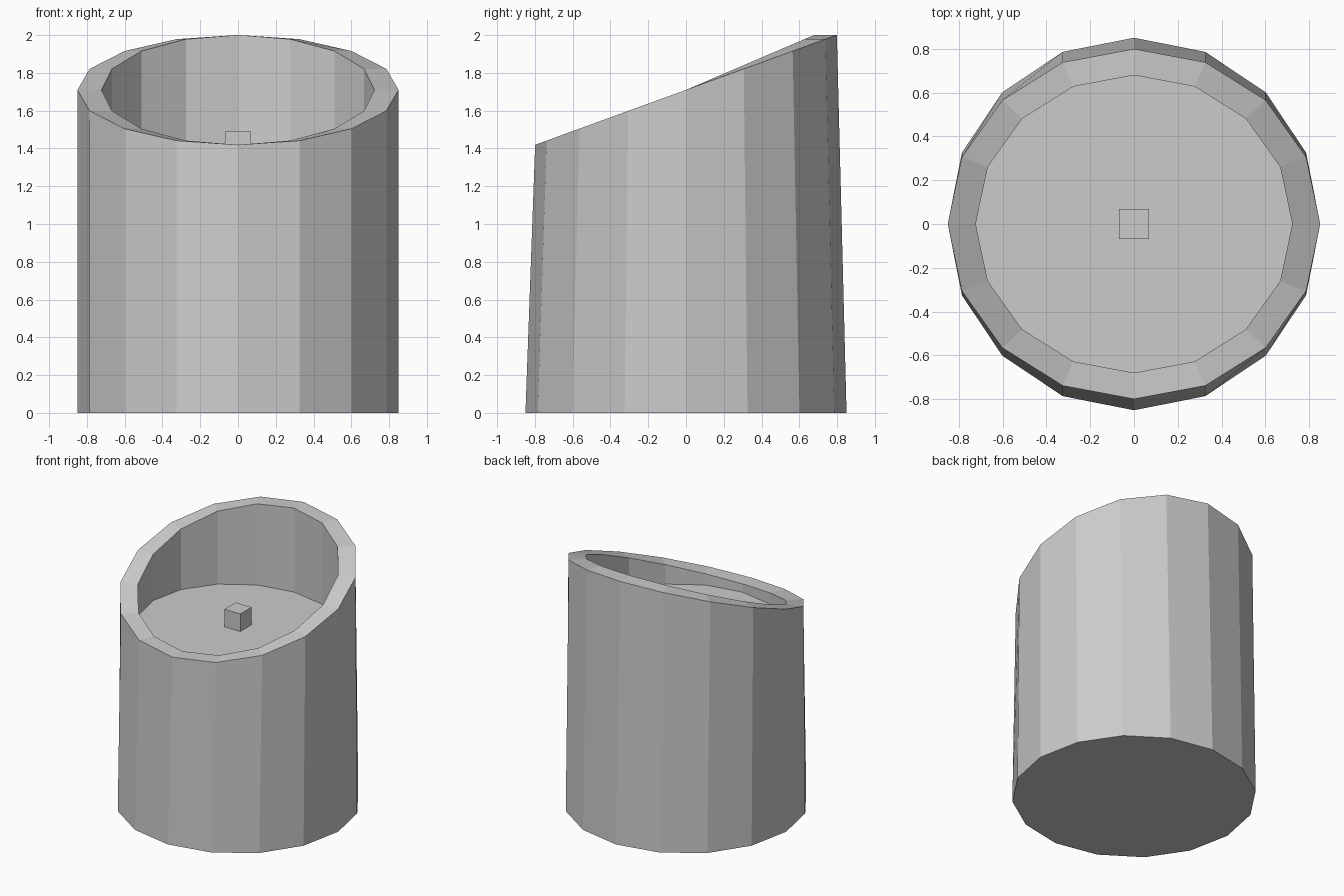
import bpy, bmesh
from math import sin, cos, radians, tau

if "Cube" in bpy.data.objects:
    bpy.data.objects.remove(bpy.data.objects["Cube"])

SIDES = 16
RADIUS = 0.85
TILT = radians(20)
RIM_Z = 1.71
FLOOR_Z = 1.355
INSET = 0.85


def ring(bm, point):
    """One loop of vertices, point(cos, sin) gives each position."""
    return [bm.verts.new(point(cos(tau * i / SIDES), sin(tau * i / SIDES)))
            for i in range(SIDES)]


def finish(bm, name):
    bmesh.ops.recalc_face_normals(bm, faces=bm.faces)
    mesh = bpy.data.meshes.new(name)
    bm.to_mesh(mesh)
    bm.free()
    obj = bpy.data.objects.new(name, mesh)
    bpy.context.collection.objects.link(obj)
    return obj


# Cup body: flat base, tilted rim inset sideways, recessed level floor
bm = bmesh.new()
ry, rz = RADIUS * cos(TILT), RADIUS * sin(TILT)
loops = [
    ring(bm, lambda c, s: (RADIUS * c, RADIUS * s, 0)),
    ring(bm, lambda c, s: (RADIUS * c, ry * s, RIM_Z + rz * s)),
    ring(bm, lambda c, s: (RADIUS * INSET * c, ry * INSET * s, RIM_Z + rz * s)),
    ring(bm, lambda c, s: (RADIUS * INSET * c, ry * INSET * s, FLOOR_Z)),
]
for a, b in zip(loops, loops[1:]):
    for i in range(SIDES):
        j = (i + 1) % SIDES
        bm.faces.new((a[i], a[j], b[j], b[i]))
bm.faces.new(loops[0])
bm.faces.new(loops[-1])
finish(bm, "slanted_cup")

# Small cube resting on the floor
size = 0.135
bm = bmesh.new()
bmesh.ops.create_cube(bm, size=size)
cube = finish(bm, "small_cube")
cube.location = (0, 0, FLOOR_Z + size / 2)
